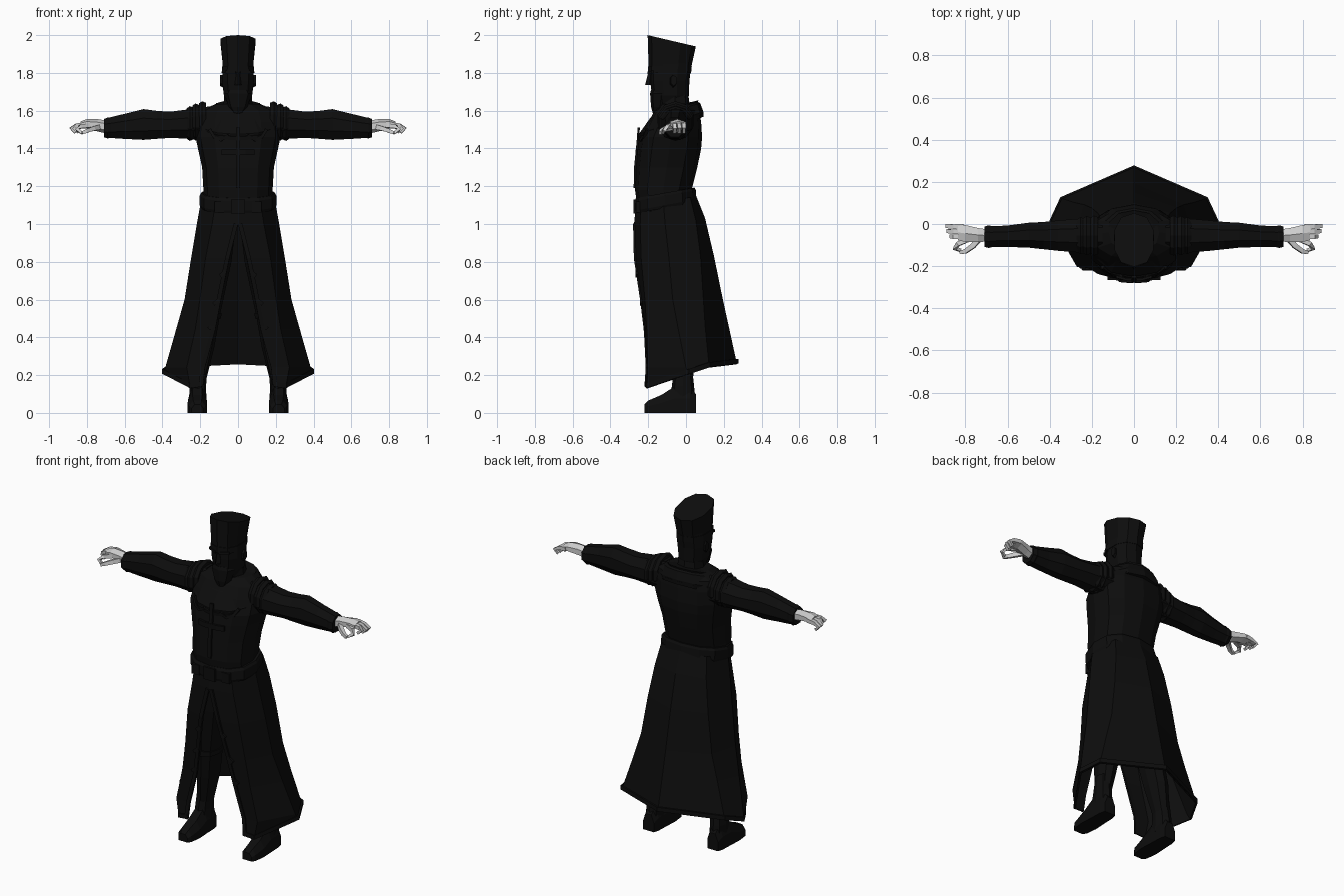
import bpy, bmesh, math
from mathutils import Vector


def material(name, value):
    m = bpy.data.materials.new(name)
    m.diffuse_color = (value, value, value, 1)
    return m


BLACK = material("black cloth", 0.004)
PALE = material("pale grey skin", 0.62)


def finish(name, bm, mat, mirror=False, thick=0):
    bmesh.ops.recalc_face_normals(bm, faces=bm.faces)
    me = bpy.data.meshes.new(name)
    bm.to_mesh(me)
    bm.free()
    me.materials.append(mat)
    ob = bpy.data.objects.new(name, me)
    bpy.context.collection.objects.link(ob)
    if mirror:
        mod = ob.modifiers.new("mirror", 'MIRROR')
        mod.use_clip = True
        mod.merge_threshold = 0.0005
    if thick:
        mod = ob.modifiers.new("thickness", 'SOLIDIFY')
        mod.thickness = thick
        mod.offset = 0
    return ob


def loft(name, rings, mat=BLACK, mirror=False, closed=True, thick=0):
    """Skin a list of point rings; closed rings also get end caps."""
    bm = bmesh.new()
    vs = [[bm.verts.new(p) for p in r] for r in rings]
    n = len(rings[0])
    for a, b in zip(vs, vs[1:]):
        for i in range(n if closed else n - 1):
            j = (i + 1) % n
            bm.faces.new((a[i], a[j], b[j], b[i]))
    if closed:
        bm.faces.new(vs[0])
        bm.faces.new(vs[-1])
    return finish(name, bm, mat, mirror, thick)


def spow(v, p):
    return math.copysign(abs(v) ** p, v)


def hring(z, w, yf, yb, tilt=0, n=12, p=0.85, x=0):
    """Level ring from y front to y back; tilt raises the back."""
    yc, ry, out = (yf + yb) / 2, (yb - yf) / 2, []
    for i in range(n):
        a = 2 * math.pi * i / n + math.pi / 2
        y = yc + ry * spow(math.sin(a), p)
        out.append((x + w * spow(math.cos(a), p), y, z + tilt * (y - yc)))
    return out


def xring(x, yc, ry, zc, rz, n=8):
    """Upright ring across the x axis."""
    return [(x, yc + ry * math.cos(2 * math.pi * (i + .5) / n),
             zc + rz * math.sin(2 * math.pi * (i + .5) / n)) for i in range(n)]


def bar(name, pts, width, mat=BLACK, mirror=False, depth=None, taper=1.0):
    """Square rod following a path."""
    pts = [Vector(p) for p in pts]
    rings = []
    for i, p in enumerate(pts):
        d = (pts[min(i + 1, len(pts) - 1)] - pts[max(i - 1, 0)]).normalized()
        side = d.cross(Vector((0, 1, 0))).normalized()
        up = side.cross(d)
        k = 1 + (taper - 1) * i / (len(pts) - 1)
        s, u = side * width / 2 * k, up * (depth or width) / 2 * k
        rings.append([p + s + u, p - s + u, p - s - u, p + s - u])
    return loft(name, rings, mat, mirror)


# Torso and neck
loft("torso", [hring(1.08, .185, -.25, .045, .2), hring(1.18, .183, -.27, .03),
               hring(1.30, .19, -.265, .06), hring(1.40, .212, -.255, .08),
               hring(1.46, .225, -.245, .085), hring(1.54, .22, -.20, .08),
               hring(1.60, .195, -.165, .07), hring(1.635, .12, -.13, .05)])
loft("neck", [hring(1.56, .085, -.14, .03, n=8), hring(1.70, .07, -.13, .01, n=8)])

# Shoulder mantle with raised rims
loft("mantle", [hring(1.515, .19, -.25, .09, .35), hring(1.535, .195, -.25, .092, .35),
                hring(1.60, .15, -.19, .075, .3), hring(1.63, .10, -.15, .055, .2)])
loft("mantle_rim", [hring(1.505, .182, -.256, .093, .36), hring(1.525, .188, -.258, .094, .36)])
loft("collar", [hring(1.60, .125, -.17, .06, .3), hring(1.62, .13, -.172, .065, .3),
                hring(1.63, .10, -.14, .045, .2)])

# Head, beard, nose
loft("head", [hring(1.63, .055, -.165, .0, n=10), hring(1.68, .078, -.18, .015, n=10),
              hring(1.76, .088, -.19, .018, n=10), hring(1.85, .085, -.19, .03, n=10)])
loft("beard", [hring(1.585, .025, -.175, -.12, n=8), hring(1.62, .05, -.185, -.09, n=8),
               hring(1.69, .072, -.19, -.07, n=8), hring(1.71, .06, -.185, -.08, n=8)])
loft("nose", [hring(1.735, .018, -.217, -.17, n=4), hring(1.80, .009, -.20, -.17, n=4)])
bar("brow", [(.01, -.197, 1.80), (.065, -.175, 1.805)], .014, mirror=True)
loft("ear", [xring(.075, -.07, .02, 1.755, .035, 6), xring(.095, -.065, .018, 1.76, .03, 6)], mirror=True)

# Tall flared hat with sloping top
loft("hat", [hring(1.80, .086, -.198, .025, n=10), hring(1.84, .084, -.198, .03, n=10),
             hring(1.97, .097, -.203, .052, -.235, n=10)])
loft("hat_band", [hring(1.80, .09, -.202, .027, n=10), hring(1.835, .089, -.202, .031, n=10)])

# Sleeves, shoulder pads, cuffs
loft("sleeve", [xring(.15, -.05, .09, 1.535, .095), xring(.25, -.055, .088, 1.53, .085),
                xring(.36, -.055, .078, 1.525, .075), xring(.43, -.055, .07, 1.525, .08),
                xring(.50, -.053, .064, 1.527, .088), xring(.60, -.058, .055, 1.517, .072),
                xring(.70, -.06, .052, 1.508, .055)], mirror=True)
for i, (x, r, z) in enumerate([(.19, .10, 1.55), (.225, .098, 1.54), (.255, .092, 1.532)]):
    loft(f"shoulder_pad_{i + 1}", [xring(x - .02, -.055, r - .008, z, r - .008, 10),
                                   xring(x, -.055, r, z, r, 10),
                                   xring(x + .017, -.055, r - .012, z, r - .012, 10)], mirror=True)
loft("cuff", [xring(.675, -.06, .054, 1.51, .056), xring(.69, -.06, .058, 1.508, .06),
              xring(.71, -.06, .052, 1.508, .052)], mirror=True)

# Hands: flat back of hand, curled fingers, thumb
loft("palm", [xring(.69, -.055, .033, 1.512, .034, 6), xring(.74, -.052, .038, 1.522, .033, 6),
              xring(.80, -.045, .046, 1.53, .025, 6), xring(.835, -.04, .044, 1.525, .018, 6)],
     PALE, mirror=True)
for i, (y, end) in enumerate([(-.012, .885), (-.036, .882), (-.06, .868)]):
    bar(f"finger_{i + 1}", [(.81, y, 1.528), (.855, y, 1.522), (end, y + .002, 1.507),
                            (end - .022, y, 1.485)], .024, PALE, True, taper=.65)
bar("index_finger", [(.79, -.075, 1.522), (.835, -.095, 1.515), (.85, -.115, 1.498),
                     (.825, -.125, 1.482)], .023, PALE, True, taper=.65)
bar("thumb", [(.735, -.07, 1.512), (.765, -.105, 1.505), (.80, -.13, 1.493),
              (.825, -.135, 1.482)], .027, PALE, True, taper=.6)

# Belt with buckle and pouches
loft("belt", [hring(1.085, .197, -.268, .05, .18), hring(1.10, .203, -.273, .055, .18),
              hring(1.15, .203, -.272, .052, .18), hring(1.165, .196, -.265, .045, .18)])
bar("buckle", [(0, -.272, 1.055), (0, -.272, 1.13)], .075, depth=.012)
bar("belt_plate", [(.10, -.25, 1.06), (.10, -.25, 1.12)], .05, depth=.03, mirror=True)

# Cross and chest ornaments
bar("cross_upright", [(0, -.271, 1.19), (0, -.269, 1.30), (0, -.255, 1.44), (0, -.25, 1.51)], .022, depth=.012)
bar("cross_arm", [(-.085, -.25, 1.38), (-.04, -.262, 1.38), (.04, -.262, 1.38), (.085, -.25, 1.38)], .03, depth=.012)
bar("chest_cord", [(.05, -.246, 1.47), (.09, -.236, 1.445), (.125, -.222, 1.46),
                   (.15, -.205, 1.50)], .016, mirror=True)

# Long robe skirt, split at the front: slit edge, front corner, side, back side, back
skirt = [
    [(0, -.262, 1.10), (.12, -.235, 1.10), (.193, -.12, 1.12), (.15, .02, 1.14), (0, .05, 1.15)],
    [(0, -.272, 1.00), (.135, -.24, 1.00), (.215, -.11, 1.00), (.17, .05, 1.02), (0, .098, 1.03)],
    [(.045, -.268, .82), (.17, -.235, .82), (.245, -.09, .82), (.20, .075, .83), (0, .145, .83)],
    [(.09, -.235, .60), (.20, -.215, .60), (.28, -.07, .60), (.235, .09, .60), (0, .192, .60)],
    [(.12, -.215, .44), (.225, -.205, .44), (.325, -.04, .44), (.28, .10, .45), (0, .225, .45)],
    [(.175, -.205, .24), (.27, -.20, .24), (.382, .0, .24), (.335, .118, .27), (0, .262, .28)],
    [(.185, -.212, .14), (.25, -.205, .13), (.392, .015, .205), (.342, .122, .24), (0, .27, .258)],
]
loft("robe_skirt", skirt, mirror=True, closed=False, thick=.006)
loft("hem_band", [[Vector(p) * Vector((1.012, 1.015, 1)).x for p in r] for r in
                  ([(p[0], p[1], p[2] + .025) for p in skirt[-1]], skirt[-1])],
     mirror=True, closed=False, thick=.01)

# Stepped trim down the slit
bar("slit_trim", [(r[0][0] + .012, r[0][1] - .002, r[0][2]) for r in skirt[1:]], .022, mirror=True, depth=.012)
for i, (x, y, z) in enumerate([(.065, -.262, .75), (.10, -.238, .60), (.125, -.22, .47)]):
    bar(f"trim_step_{i + 1}", [(x, y, z), (x + .03, y + .002, z - .025)], .02, mirror=True, depth=.012)

# Trouser legs
loft("trouser_leg", [hring(1.05, .085, -.20, .0, n=8, x=.09), hring(.80, .08, -.18, .03, n=8, x=.115),
                     hring(.52, .06, -.13, .035, n=8, x=.155), hring(.35, .055, -.10, .05, n=8, x=.18),
                     hring(.15, .035, -.06, .035, n=8, x=.21)], mirror=True)
loft("knee_band", [hring(.50, .066, -.14, .04, n=8, x=.156), hring(.53, .066, -.14, .04, n=8, x=.153)], mirror=True)

# Boots: shaft and foot
loft("boot_shaft", [hring(.06, .046, -.09, .05, n=8, x=.213), hring(.14, .044, -.075, .043, n=8, x=.213),
                    hring(.26, .043, -.06, .03, n=8, x=.205)], mirror=True)
foot = [(-.22, .03, .045), (-.20, .044, .065), (-.13, .052, .095), (-.06, .048, .14), (.02, .045, .14), (.052, .036, .10)]
loft("foot", [[(.215 - w, y, 0), (.215 + w, y, 0), (.215 + w, y, h * .55),
               (.215 + w * .5, y, h), (.215 - w * .5, y, h), (.215 - w, y, h * .55)]
              for y, w, h in foot], mirror=True)
